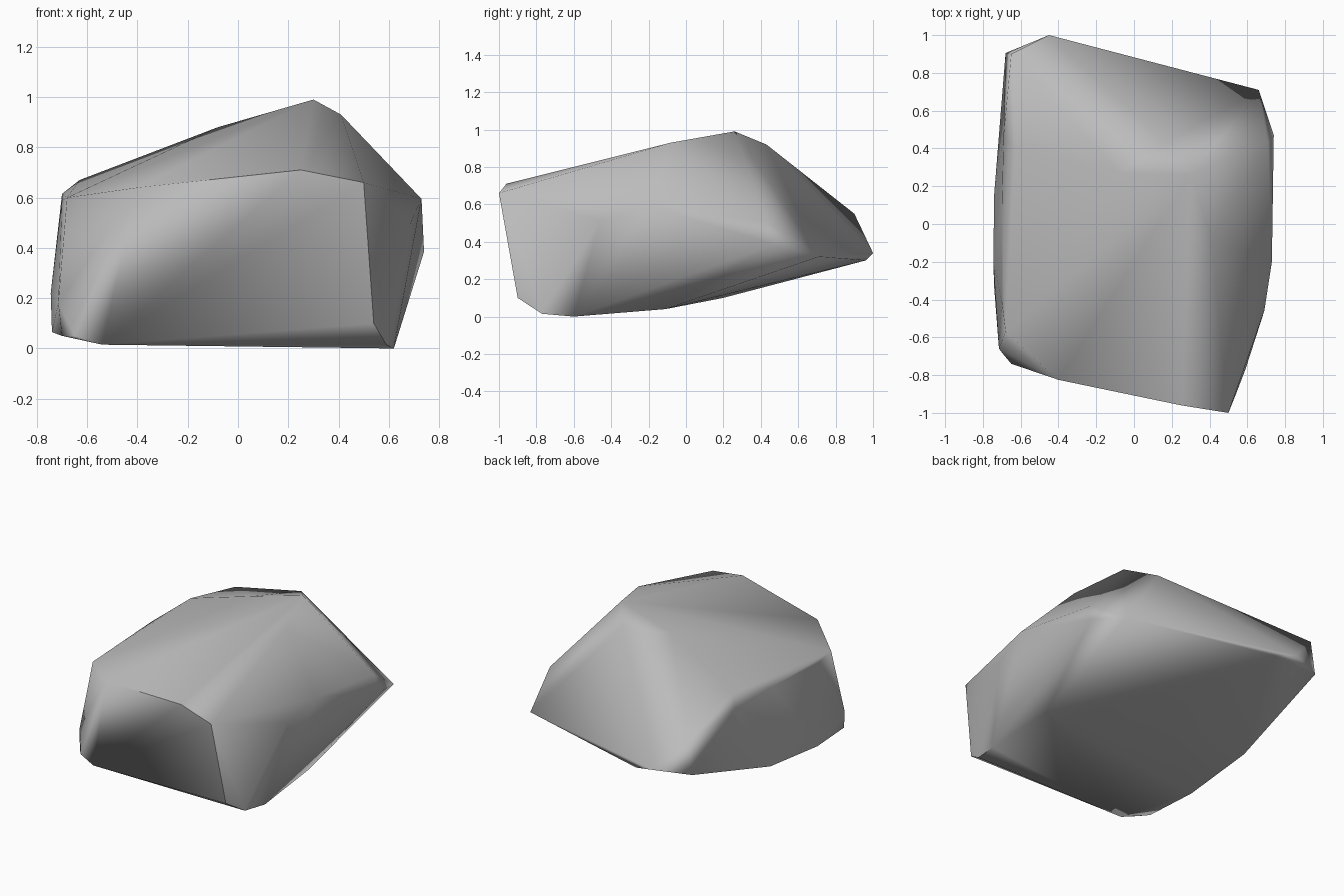
import bpy
import bmesh

# Remove the default cube
cube = bpy.data.objects.get("Cube")
if cube:
    bpy.data.objects.remove(cube, do_unlink=True)

# Stone colour
grey = bpy.data.materials.new("stone_grey")
grey.use_nodes = True
colour = (0.5, 0.5, 0.5, 1)
grey.diffuse_color = colour
bsdf = grey.node_tree.nodes["Principled BSDF"]
bsdf.inputs["Base Color"].default_value = colour
bsdf.inputs["Roughness"].default_value = 0.8

# Corners of the boulder, grouped by region
crown = [(0.30, 0.26, 0.99), (0.41, -0.08, 0.93), (0.17, 0.43, 0.92),
         (-0.08, 0.27, 0.88), (-0.63, 0.40, 0.67)]
front = [(0.50, -1.0, 0.66), (0.25, -0.96, 0.71), (-0.40, -0.825, 0.64),
         (-0.68, -0.57, 0.60), (0.54, -0.90, 0.10), (-0.65, -0.74, 0.05)]
left_side = [(0.69, -0.46, 0.51), (0.73, -0.20, 0.595), (0.74, 0.47, 0.385),
             (0.71, 0.43, 0.505), (0.66, 0.71, 0.32)]
right_side = [(-0.715, -0.66, 0.18), (-0.70, -0.68, 0.05),
              (-0.745, -0.20, 0.22), (-0.74, -0.34, 0.065),
              (-0.74, 0.16, 0.12), (-0.70, -0.41, 0.59),
              (-0.70, 0.08, 0.615), (-0.69, 0.47, 0.61)]
back = [(-0.45, 1.0, 0.34), (-0.30, 0.96, 0.30),
        (-0.68, 0.905, 0.33), (-0.65, 0.90, 0.55)]
underside = [(0.62, -0.60, 0.0), (0.59, -0.77, 0.015), (-0.54, -0.765, 0.015),
             (0.60, -0.11, 0.04), (-0.10, 0.20, 0.10)]

# Wrap the corners in one faceted shell
bm = bmesh.new()
for corner in crown + front + left_side + right_side + back + underside:
    bm.verts.new(corner)
bmesh.ops.convex_hull(bm, input=bm.verts)
loose = [v for v in bm.verts if not v.link_faces]
bmesh.ops.delete(bm, geom=loose, context="VERTS")
bmesh.ops.recalc_face_normals(bm, faces=bm.faces)

# Smooth shading, broken only at the hardest ridges
for face in bm.faces:
    face.smooth = True
for edge in bm.edges:
    edge.smooth = edge.calc_face_angle() < 1.2

mesh = bpy.data.meshes.new("boulder")
bm.to_mesh(mesh)
bm.free()
mesh.materials.append(grey)
boulder = bpy.data.objects.new("boulder", mesh)
bpy.context.collection.objects.link(boulder)

# Let the broad planes dominate the shading
weighted = boulder.modifiers.new("broad_planes", "WEIGHTED_NORMAL")
weighted.mode = "FACE_AREA"
weighted.keep_sharp = True
